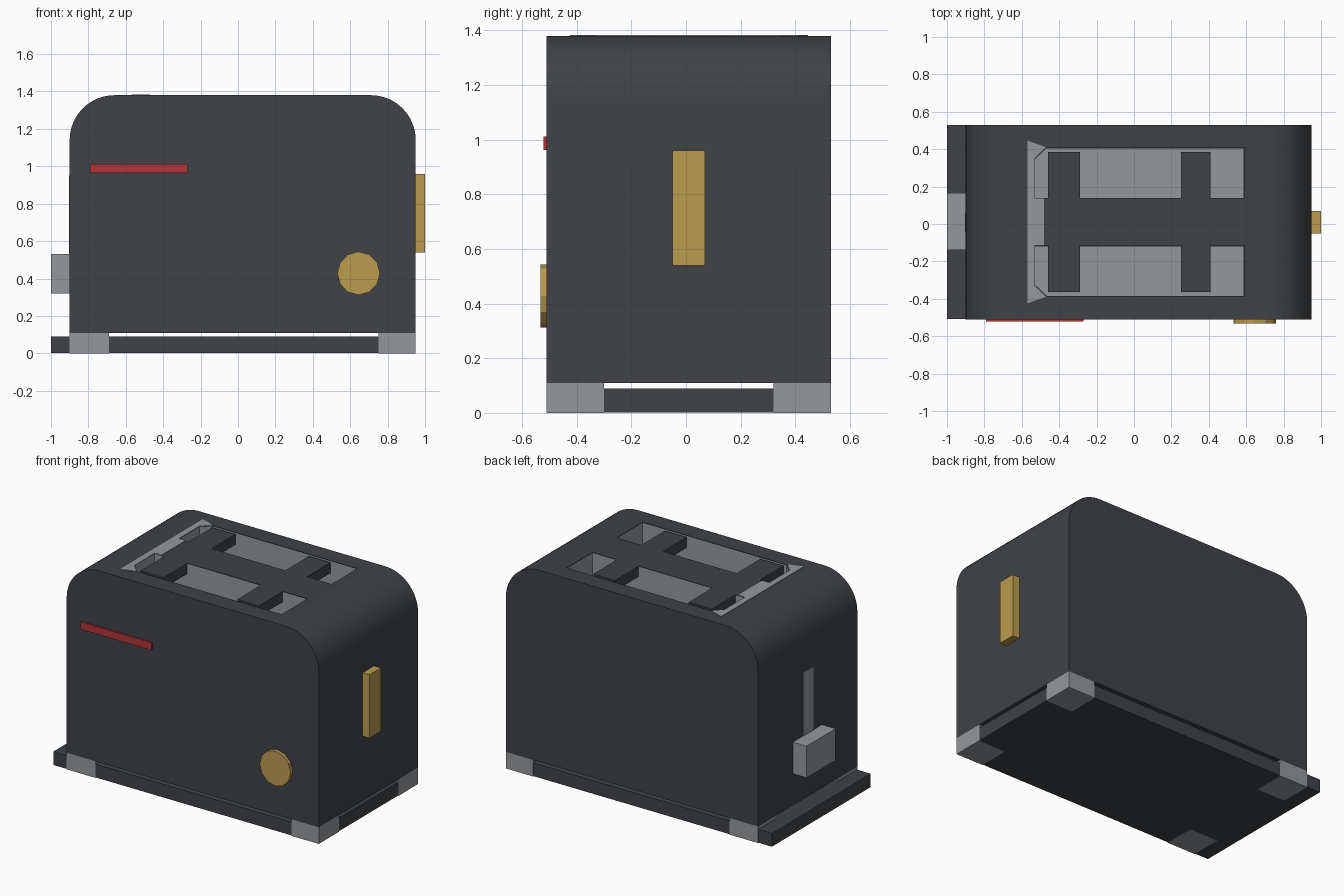
import bpy, bmesh, math
from mathutils import Vector

if "Cube" in bpy.data.objects:
    bpy.data.objects.remove(bpy.data.objects["Cube"])

YC = 0.011  # mid-plane of the body in y


def mat(name, rgb):
    m = bpy.data.materials.new(name)
    m.diffuse_color = (*rgb, 1)
    m.use_nodes = True
    m.node_tree.nodes["Principled BSDF"].inputs["Base Color"].default_value = m.diffuse_color
    return m


DARK = mat("dark_shell", (0.05, 0.055, 0.061))
STEEL = mat("steel", (0.30, 0.315, 0.335))
GOLD = mat("gold", (0.50, 0.33, 0.08))
RED = mat("red", (0.45, 0.036, 0.04))


def finish(name, bm, m):
    me = bpy.data.meshes.new(name)
    bm.to_mesh(me)
    bm.free()
    ob = bpy.data.objects.new(name, me)
    bpy.context.collection.objects.link(ob)
    me.materials.append(m)
    return ob


def prism(name, pts, lo, hi, m, axis="z", open_top=False):
    """Extrude a 2D outline along z (x, y points) or y (x, z points)."""
    place = (lambda a, b, h: (a, b, h)) if axis == "z" else (lambda a, b, h: (a, h, b))
    bm = bmesh.new()
    low = [bm.verts.new(place(a, b, lo)) for a, b in pts]
    high = [bm.verts.new(place(a, b, hi)) for a, b in pts]
    bm.faces.new(low)
    top = bm.faces.new(high)
    n = len(pts)
    for i in range(n):
        j = (i + 1) % n
        bm.faces.new((low[i], low[j], high[j], high[i]))
    bmesh.ops.recalc_face_normals(bm, faces=bm.faces[:])
    if open_top:
        bmesh.ops.delete(bm, geom=[top], context="FACES_ONLY")
        bmesh.ops.reverse_faces(bm, faces=bm.faces[:])
    return finish(name, bm, m)


def box(name, x, y, z, m):
    return prism(name, [(x[0], y[0]), (x[1], y[0]), (x[1], y[1]), (x[0], y[1])], *z, m)


# Shell: rounded-top profile extruded front to back
X0, X1, Z0, Z1, R = -0.90, 0.95, 0.11, 1.38, 0.24
profile = [(X0, Z0), (X1, Z0)]
for cx, start in ((X1 - R, 0), (X0 + R, 90)):
    for i in range(17):
        a = math.radians(start + 90 * i / 16)
        profile.append((cx + R * math.cos(a), Z1 - R + R * math.sin(a)))
shell = prism("shell", profile, -0.51, 0.53, DARK, axis="y")

# Bread slots: cut, steel liner and two dark guide tabs each
for s, side in ((-1, "front"), (1, "back")):
    slot = [(-0.53, 0.127), (-0.53, 0.34), (-0.47, 0.397), (0.59, 0.397), (0.59, 0.127)]
    slot = [(x, YC + s * y) for x, y in slot]
    cutter = prism(side + "_slot_cutter", slot, 0.30, 1.6, DARK)
    cutter.hide_render = True
    cutter.hide_set(True)
    mod = shell.modifiers.new(side + "_slot", "BOOLEAN")
    mod.operation = "DIFFERENCE"
    mod.solver = "EXACT"
    mod.object = cutter
    cx, cy = 0.03, YC + s * 0.262
    inner = [(cx + (x - cx) * 0.997, cy + (y - cy) * 0.985) for x, y in slot]
    prism(side + "_slot_liner", inner, 0.33, Z1 - 0.003, STEEL, open_top=True)
    for i, (a, b) in enumerate(((-0.46, -0.29), (0.25, 0.41))):
        y = sorted((YC + s * 0.12, YC + s * 0.375))
        box(f"{side}_guide_tab_{i + 1}", (a, b), y, (1.31, Z1), DARK)

# Apply the slot cuts, then smooth the rounded shoulders
bpy.context.view_layer.objects.active = shell
shell.select_set(True)
for mod in list(shell.modifiers):
    bpy.ops.object.modifier_apply(modifier=mod.name)
bpy.ops.object.shade_smooth_by_angle(angle=math.radians(30))
for ob in [o for o in bpy.data.objects if o.name.endswith("_cutter")]:
    bpy.data.objects.remove(ob)

# Steel trim at the left end of the slots
half = [(-0.57, 0.435), (-0.47, 0.40), (-0.53, 0.34), (-0.53, 0.127), (-0.48, 0.127)]
trim = [(x, YC + y) for x, y in half] + [(x, YC - y) for x, y in reversed(half)]
prism("slot_trim", trim, Z1 - 0.01, Z1 + 0.003, STEEL)

# Base plate and corner feet
box("base_plate", (-1.0, 0.948), (-0.508, 0.528), (0.002, 0.09), DARK)
for xn, x in (("left", (-0.90, -0.69)), ("right", (0.75, 0.95))):
    for yn, y in (("front", (-0.51, -0.30)), ("back", (0.32, 0.53))):
        box(f"{yn}_{xn}_foot", x, y, (0, 0.11), STEEL)

# Lever with its track on the left, handle on the right
box("lever", (-1.0, -0.89), (-0.14, 0.165), (0.32, 0.53), STEEL)
box("lever_track", (-0.904, -0.89), (-0.045, 0.06), (0.40, 0.95), STEEL)
box("side_handle", (0.94, 1.0), (-0.05, 0.07), (0.54, 0.96), GOLD)

# Front indicator bar and dial
box("indicator_bar", (-0.79, -0.27), (-0.522, -0.50), (0.963, 1.012), RED)
dial = [(0.645 + 0.114 * math.cos(i * math.pi / 6), 0.428 + 0.116 * math.sin(i * math.pi / 6))
        for i in range(12)]
prism("dial", dial, -0.532, -0.50, GOLD, axis="y")
